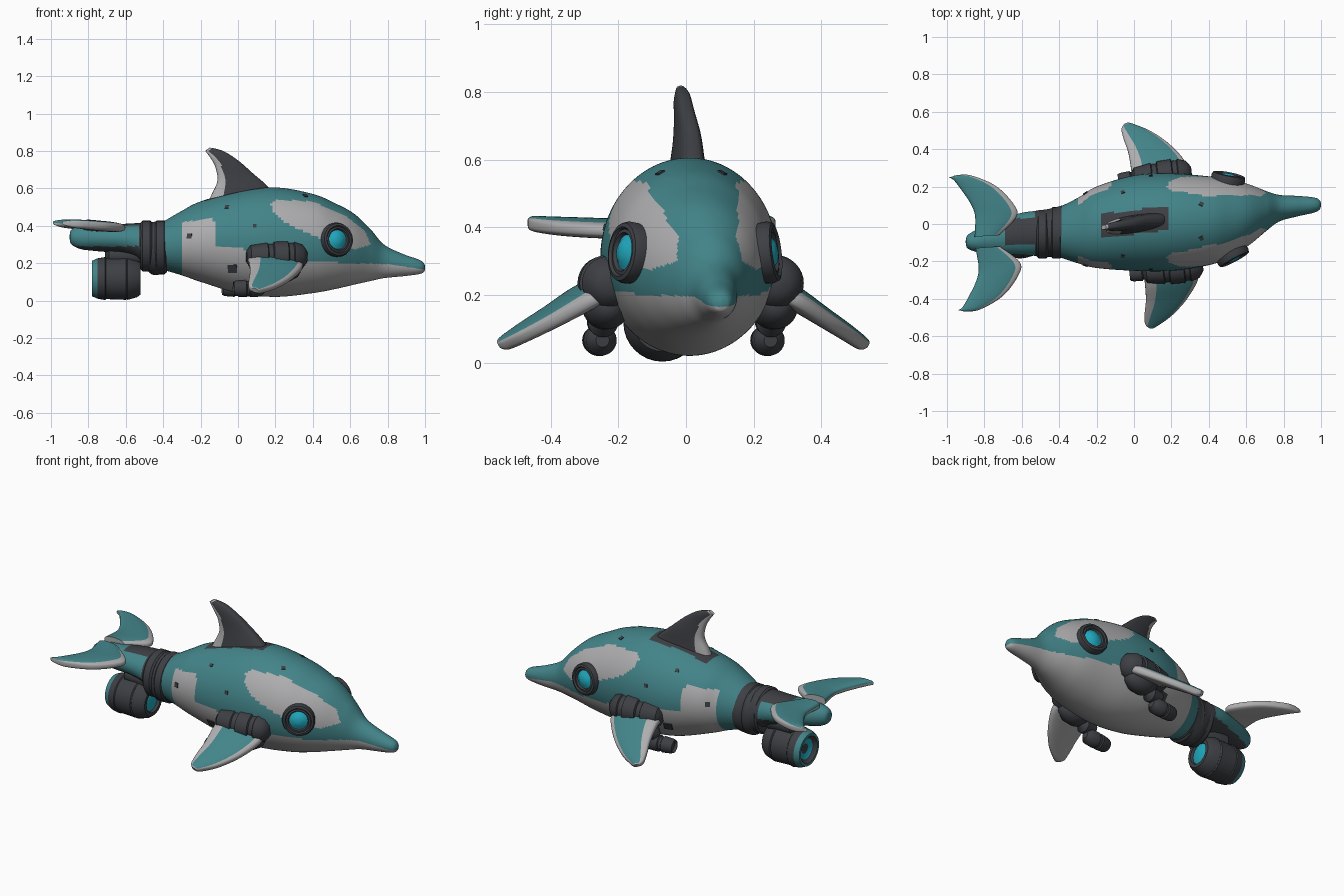
import bpy, bmesh, math
from mathutils import Vector, Matrix
from mathutils.bvhtree import BVHTree

cube = bpy.data.objects.get("Cube")
if cube:
    bpy.data.objects.remove(cube)

# Materials
COLOURS = {"teal_paint": (0.055, 0.23, 0.25), "light_grey_paint": (0.42, 0.42, 0.43),
           "dark_metal": (0.047, 0.05, 0.058), "cyan_glow": (0.015, 0.4, 0.52)}
TEAL, GREY, DARK, CYAN = range(4)
MATS = []
for label, rgb in COLOURS.items():
    m = bpy.data.materials.new(label)
    m.use_nodes = True
    m.diffuse_color = (*rgb, 1)
    m.node_tree.nodes["Principled BSDF"].inputs["Base Color"].default_value = (*rgb, 1)
    MATS.append(m)


def curve(pts, steps):
    """Catmull-Rom interpolation through tuples of any length."""
    if steps == 1:
        return [tuple(p) for p in pts]
    out = []
    for i in range(len(pts) - 1):
        quad = (pts[max(i - 1, 0)], pts[i], pts[i + 1], pts[min(i + 2, len(pts) - 1)])
        for s in range(steps):
            t = s / steps
            out.append(tuple(b + t * (c - a) / 2 + t * t * (a - 2.5 * b + 2 * c - d / 2)
                             + t ** 3 * (1.5 * (b - c) + (d - a) / 2)
                             for a, b, c, d in zip(*quad)))
    return out + [tuple(pts[-1])]


def skin(name, rings, pick, frame=None):
    """Bridge rings of points, cap both ends, colour faces with pick(centre, ring, segment)."""
    bm = bmesh.new()
    loops = [[bm.verts.new(p) for p in ring] for ring in rings]
    n = len(loops[0])
    for i in range(len(loops) - 1):
        for j in range(n):
            k = (j + 1) % n
            f = bm.faces.new((loops[i][j], loops[i][k], loops[i + 1][k], loops[i + 1][j]))
            f.material_index = pick(f.calc_center_median(), i / (len(loops) - 1), j / n)
    for end, v in ((loops[0], 0), (loops[-1], 1)):
        f = bm.faces.new(end)
        f.material_index = pick(f.calc_center_median(), v, 0)
    bmesh.ops.recalc_face_normals(bm, faces=bm.faces)
    me = bpy.data.meshes.new(name)
    bm.to_mesh(me)
    bm.free()
    for m in MATS:
        me.materials.append(m)
    me.shade_smooth()
    me.set_sharp_from_angle(angle=0.75)
    ob = bpy.data.objects.new(name, me)
    bpy.context.collection.objects.link(ob)
    if frame:
        ob.matrix_world = frame
    return ob


def loft(name, rows, pick, steps=1, n=32, frame=None):
    """Oval sections along x, each row being x, y low, y high, z low, z high."""
    angles = [math.tau * j / n for j in range(n)]
    rings = [[(x, (a + b) / 2 + (b - a) / 2 * math.cos(t), (c + d) / 2 + (d - c) / 2 * math.sin(t))
              for t in angles] for x, a, b, c, d in curve(rows, steps)]
    return skin(name, rings, pick, frame)


def pod(name, centre, profile, pick, frame=None):
    """Turned shape along x from pairs of offset and radius."""
    cx, cy, cz = centre
    return loft(name, [(cx + x, cy - r, cy + r, cz - r, cz + r) for x, r in profile], pick, frame=frame)


def fin(name, lead, trail, thick, normal, pick, frame=None, n=40):
    """Fin spanned between a leading and a trailing edge."""
    normal = Vector(normal).normalized()
    rings = []
    for a, b, (h,) in zip(curve(lead, 8), curve(trail, 8), curve([(t,) for t in thick], 8)):
        a, b = Vector(a), Vector(b)
        ring = []
        for j in range(n):
            t = math.tau * j / n
            s = math.copysign(abs(math.sin(t)) ** 0.6, math.sin(t))
            ring.append(a.lerp(b, (1 - math.cos(t)) / 2) + normal * s * h)
        rings.append(ring)

    def rule(co, v, u):
        u += 0.5 / n
        return pick((1 - math.cos(math.tau * u)) / 2, v, u < 0.5)
    return skin(name, rings, rule, frame)


def turned(x, y, yaw):
    return Matrix.Translation((x, y, 0)) @ Matrix.Rotation(yaw, 4, "Z")


def inside(poly, x, z):
    hit = False
    for (ax, az), (bx, bz) in zip(poly, poly[1:] + poly[:1]):
        if (az > z) != (bz > z) and x < ax + (z - az) * (bx - ax) / (bz - az):
            hit = not hit
    return hit


def dark(*_):
    return DARK


# Body with belly, eye patches and saddle painted by region
BELLY = [(-.3, 0), (-.3, .42), (-.13, .44), (-.12, .29), (.1, .27), (.4, .21),
         (.6, .2), (.8, .195), (1.1, .15), (1.1, 0)]
PATCH = [(.17, .52), (.22, .54), (.4, .53), (.58, .45), (.68, .37), (.71, .3), (.62, .27),
         (.42, .34), (.28, .4), (.2, .46)]


def body_paint(co, v, u):
    if abs(co.x) < .18 and abs(co.y - .01 - .12 * co.x) < .065 and co.z > .45:
        return DARK
    return GREY if inside(BELLY, co.x, co.z) or inside(PATCH, co.x, co.z) else TEAL


BODY = [(-.42, -.17, .08, .17, .41), (-.3, -.21, .14, .135, .48), (-.2, -.235, .2, .1, .53),
        (0, -.25, .26, .04, .585), (.2, -.25, .27, .02, .605), (.4, -.22, .255, .04, .57),
        (.52, -.175, .24, .062, .52), (.62, -.11, .21, .085, .465), (.71, -.035, .175, .105, .38),
        (.78, .015, .155, .12, .3), (.88, .042, .15, .13, .25), (.96, .06, .142, .14, .222),
        (.99, .075, .13, .15, .205), (1, .095, .11, .165, .185)]
body = loft("body", BODY, body_paint, steps=14, n=120)
tree = BVHTree.FromPolygons([v.co for v in body.data.vertices],
                            [p.vertices for p in body.data.polygons])


def on_body(x, z, side):
    """Frame on the hull whose x axis points outward."""
    co, normal, _, _ = tree.ray_cast(Vector((x, side, z)), Vector((0, -side, 0)))
    return Matrix.Translation(co) @ normal.to_track_quat("X", "Z").to_matrix().to_4x4()


# Tail stalk
def tail_paint(co, v, u):
    top = co.x > -.7 and co.z > .36 and abs(co.y + .04) < .07
    return DARK if co.x > -.53 or co.z < .29 or top else TEAL


loft("tail_stalk", [(-.38, -.18, .1, .15, .43), (-.46, -.175, .08, .14, .42),
                    (-.53, -.17, .07, .215, .415), (-.62, -.165, .055, .25, .41),
                    (-.76, -.16, .005, .265, .405), (-.84, -.15, -.03, .275, .4),
                    (-.89, -.13, -.06, .3, .38), (-.9, -.1, -.09, .33, .35)], tail_paint, steps=8, n=48)
for x, low in ((-.415, .14), (-.49, .155)):
    a, b, top = -.185, .09 + (x + .415) * .2, .428
    loft("collar_band", [(x - .03, a + .01, b - .01, low + .01, top - .01), (x - .02, a, b, low, top),
                         (x + .02, a, b, low, top), (x + .03, a + .01, b - .01, low + .01, top - .01)], dark)


# Tail thruster with a light at each end
def thruster_paint(co, v, u):
    r = math.hypot(co.y + .07, co.z - .118)
    if abs(co.x + .65) > .1 and r < .062:
        return CYAN
    return TEAL if co.x < -.755 and r > .075 else DARK


pod("tail_thruster", (-.65, -.07, .118),
    [(-.1, .03), (-.11, .06), (-.115, .07), (-.13, .08), (-.13, .095), (-.1, .108), (-.06, .115),
     (-.055, .11), (.05, .114), (.055, .108), (.06, .114), (.11, .1), (.13, .085), (.13, .065),
     (.115, .06), (.125, .03)], thruster_paint)
pod("thruster_mount", (-.62, -.06, .24), [(-.09, .02), (-.07, .05), (.08, .055), (.13, .03)], dark)

# Dorsal fin
fin("dorsal_fin",
    [(.19, .03, .56), (.16, .025, .61), (.08, .02, .68), (0, .005, .75), (-.08, -.005, .8), (-.15, -.015, .818)],
    [(-.17, -.03, .5), (-.14, -.02, .57), (-.11, -.015, .64), (-.12, -.015, .71), (-.145, -.02, .76), (-.175, -.02, .8)],
    [.055, .045, .036, .028, .022, .012], (-.1, 1, 0),
    lambda c, v, up: GREY if c > .82 - .1 * v or v > .93 else DARK)


# Flippers, flukes, shoulders and jets, mirrored on each side
def edged(c, v, up):
    return TEAL if up and .1 < c < .8 and v < .9 else GREY


def fluke_paint(c, v, up):
    return TEAL if up and c > .12 and v < .97 else GREY


SHOULDER = turned(.1, 0, .12)
TAIL = turned(-.8, -.095, .07)
FLIP_LEAD = [(.2, .24, .22), (.21, .31, .18), (.14, .41, .12), (.05, .49, .075), (-.03, .535, .052), (-.06, .55, .05)]
FLIP_TRAIL = [(-.08, .24, .23), (-.08, .32, .2), (-.085, .4, .15), (-.1, .47, .105), (-.105, .52, .07), (-.09, .545, .06)]
FLUKE_LEAD = [(.08, .03), (.18, .12), (.17, .19), (.08, .295), (-.05, .36), (-.13, .365)]
FLUKE_TRAIL = [(-.05, .03), (-.04, .14), (-.06, .21), (-.1, .28), (-.14, .34), (-.165, .355)]
for side, word in ((1, "left"), (-1, "right")):
    fin(word + "_flipper", [(x, y * side, z) for x, y, z in FLIP_LEAD],
        [(x, y * side, z) for x, y, z in FLIP_TRAIL],
        [.04, .036, .03, .026, .022, .012], (0, side * .5, .85), edged, SHOULDER)
    lead, trail = ([(x, y * side, .403 - .08 * x) for x, y in e] for e in (FLUKE_LEAD, FLUKE_TRAIL))
    fin(word + "_fluke", lead, trail, [.03, .028, .028, .026, .022, .012], (.08, 0, 1), fluke_paint, TAIL)
    pod(word + "_shoulder", (.075, side * .25, .235),
        [(-.16, .03), (-.14, .06), (-.05, .075), (-.045, .068), (-.02, .068), (-.015, .08),
         (.06, .083), (.065, .073), (.09, .073), (.095, .08), (.14, .065), (.165, .03)], dark, SHOULDER)
    pod(word + "_shoulder_joint", (.1, side * .25, .165),
        [(-.1, .02), (-.08, .05), (-.02, .068), (.04, .066), (.09, .04), (.105, .015)], dark, SHOULDER)
    pod(word + "_belly_jet", (-.07, side * .25, .066),
        [(-.07, .028), (-.08, .03), (-.085, .036), (-.07, .042), (-.02, .046), (-.015, .04),
         (0, .04), (.005, .047), (.06, .045), (.085, .02)], dark, SHOULDER)
    pod(word + "_jet_strut", (-.01, side * .25, .12), [(-.05, .015), (-.03, .04), (.04, .045), (.07, .02)],
        dark, SHOULDER)
    # Eyes
    pod(word + "_eye", (0, 0, 0),
        [(-.04, .088), (.008, .092), (.024, .086), (.028, .074), (.02, .068), (.022, .058), (.012, .052),
         (.014, .046), (.026, .03), (.03, .01)],
        lambda co, v, u: CYAN if math.hypot(co.y, co.z) < .051 else DARK,
        on_body(.515 - .012 * side, .325, side))
    # Hatches and small hull ports
    for x, z, size in ((-.03, .17, .035), (-.26, .345, .019), (.09, .4, .014), (-.06, .5, .014), (.36, .56, .016)):
        h = size * .7
        square = [(-h, -h), (h, -h), (h, h), (-h, h)]
        skin(word + "_hull_port", [[(d, y, w) for y, w in square] for d in (-.003, .004)],
             dark, on_body(x, z, side))
